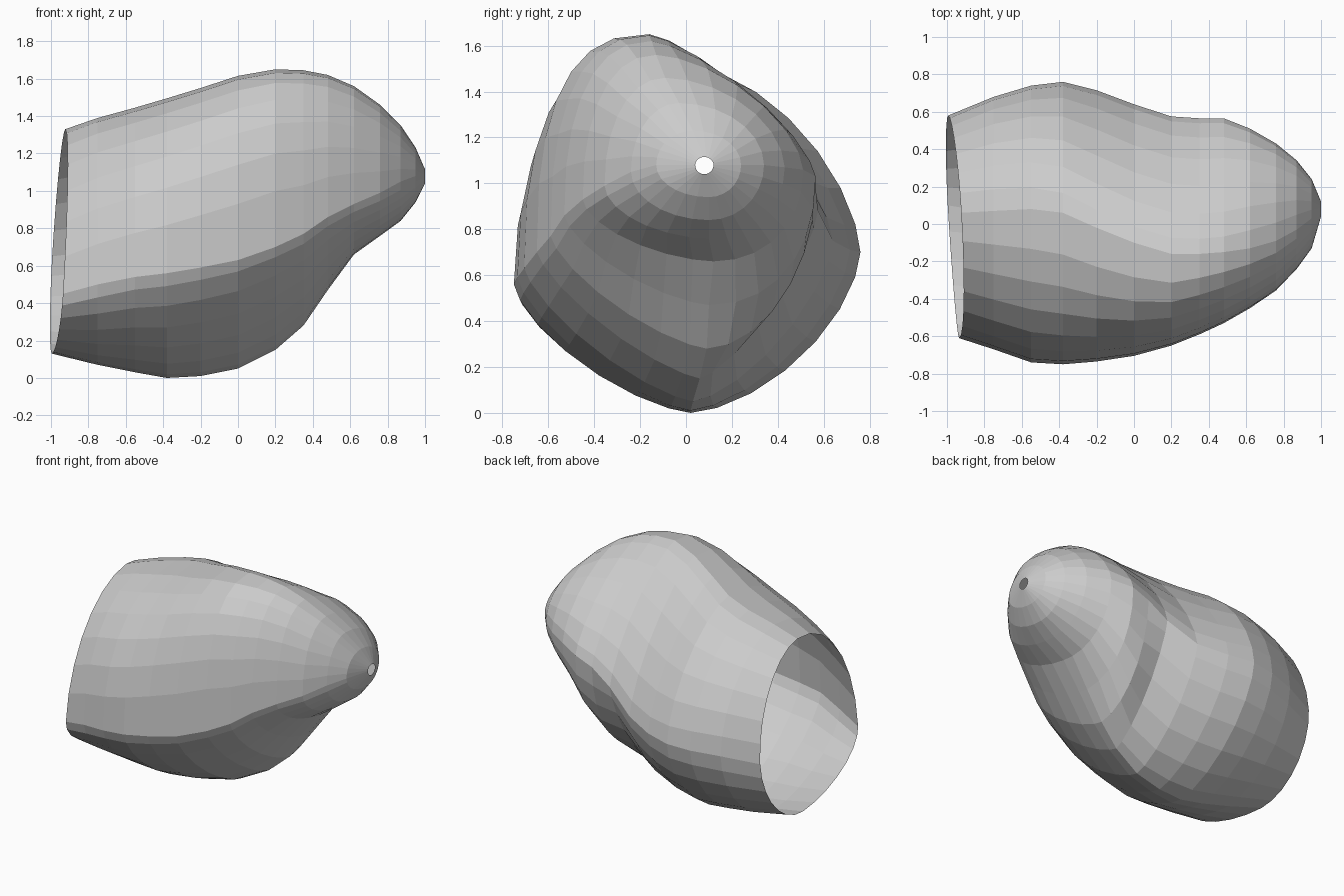
import bpy, bmesh, math

if "Cube" in bpy.data.objects:
    bpy.data.objects.remove(bpy.data.objects["Cube"])

# Stations along the body:
# x, front y, back y, bottom z, top z, y of top, y of bottom, z of front, z of back
STATIONS = [
    (-0.955, -.61, .58, .13, 1.33, .06, .10, .45, .65),
    (-0.75, -.67, .68, .07, 1.39, .07, .06, .50, .68),
    (-0.55, -.74, .74, .03, 1.445, .08, .03, .54, .69),
    (-0.38, -.75, .76, .00, 1.495, .06, .02, .56, .70),
    (-0.20, -.735, .715, .01, 1.55, -.02, .02, .59, .71),
    (0.00, -.705, .64, .05, 1.615, -.10, .03, .63, .75),
    (0.20, -.65, .575, .15, 1.65, -.16, .06, .70, .88),
    (0.35, -.59, .565, .28, 1.645, -.16, .09, .77, .98),
    (0.48, -.53, .565, .47, 1.62, -.15, .10, .86, 1.03),
    (0.62, -.45, .51, .66, 1.56, -.13, .12, .93, 1.06),
    (0.76, -.355, .43, .76, 1.46, -.09, .10, .99, 1.07),
    (0.87, -.24, .34, .84, 1.35, -.03, .10, 1.05, 1.08),
    (0.95, -.13, .24, .94, 1.23, .03, .10, 1.08, 1.08),
    (1.00, .04, .12, 1.04, 1.115, .08, .08, 1.08, 1.08),
]
# Roundness of each quarter along x: back-top, front-top, front-bottom, back-bottom
ROUNDNESS = [
    (-1.0, 1.9, 2.0, 1.9, 1.9),
    (-0.6, 1.75, 2.2, 1.5, 1.7),
    (-0.1, 1.4, 2.5, 1.35, 1.5),
    (0.2, 1.4, 2.6, 1.3, 1.35),
    (0.45, 1.35, 2.4, 1.4, 2.2),
    (0.9, 2, 2, 2, 2),
    (1.1, 2, 2, 2, 2),
]
STEPS = 7  # sides per quarter of a ring


def roundness(x):
    for a, b in zip(ROUNDNESS, ROUNDNESS[1:]):
        if x <= b[0]:
            f = (x - a[0]) / (b[0] - a[0])
            return [p + (q - p) * f for p, q in zip(a[1:], b[1:])]


def ring(station):
    """Closed section made of four rounded quarters joining the extreme points."""
    x, y0, y1, z0, z1, yt, yb, zf, zb = station
    # each quarter: start point, end point, whether it starts on a side
    quarters = [((y1, zb), (yt, z1), True), ((yt, z1), (y0, zf), False),
                ((y0, zf), (yb, z0), True), ((yb, z0), (y1, zb), False)]
    points = []
    for (a, b, side_first), n in zip(quarters, roundness(x)):
        for i in range(STEPS):
            t = math.pi / 2 * i / STEPS
            c, s = math.cos(t) ** (2 / n), math.sin(t) ** (2 / n)
            if side_first:
                y, z = b[0] + (a[0] - b[0]) * c, a[1] + (b[1] - a[1]) * s
            else:
                y, z = a[0] + (b[0] - a[0]) * s, b[1] + (a[1] - b[1]) * c
            # the open rim is cut slightly askew
            dx = -0.035 * y / 0.6 + 0.07 * (z - 0.73) / 1.2 if x < -0.9 else 0
            points.append((x + dx, y, z))
    return points


# Hollow shell, open at the wide end and at the small tip hole
bm = bmesh.new()
rings = [[bm.verts.new(p) for p in ring(s)] for s in STATIONS]
count = 4 * STEPS
for r0, r1 in zip(rings, rings[1:]):
    for i in range(count):
        j = (i + 1) % count
        bm.faces.new((r0[i], r1[i], r1[j], r0[j]))
bmesh.ops.recalc_face_normals(bm, faces=bm.faces)
# make the normals point outwards
top = max(bm.faces, key=lambda f: f.calc_center_median().z)
if top.normal.z < 0:
    bmesh.ops.reverse_faces(bm, faces=bm.faces)

mesh = bpy.data.meshes.new("shell")
bm.to_mesh(mesh)
bm.free()
shell = bpy.data.objects.new("shell", mesh)
bpy.context.collection.objects.link(shell)
